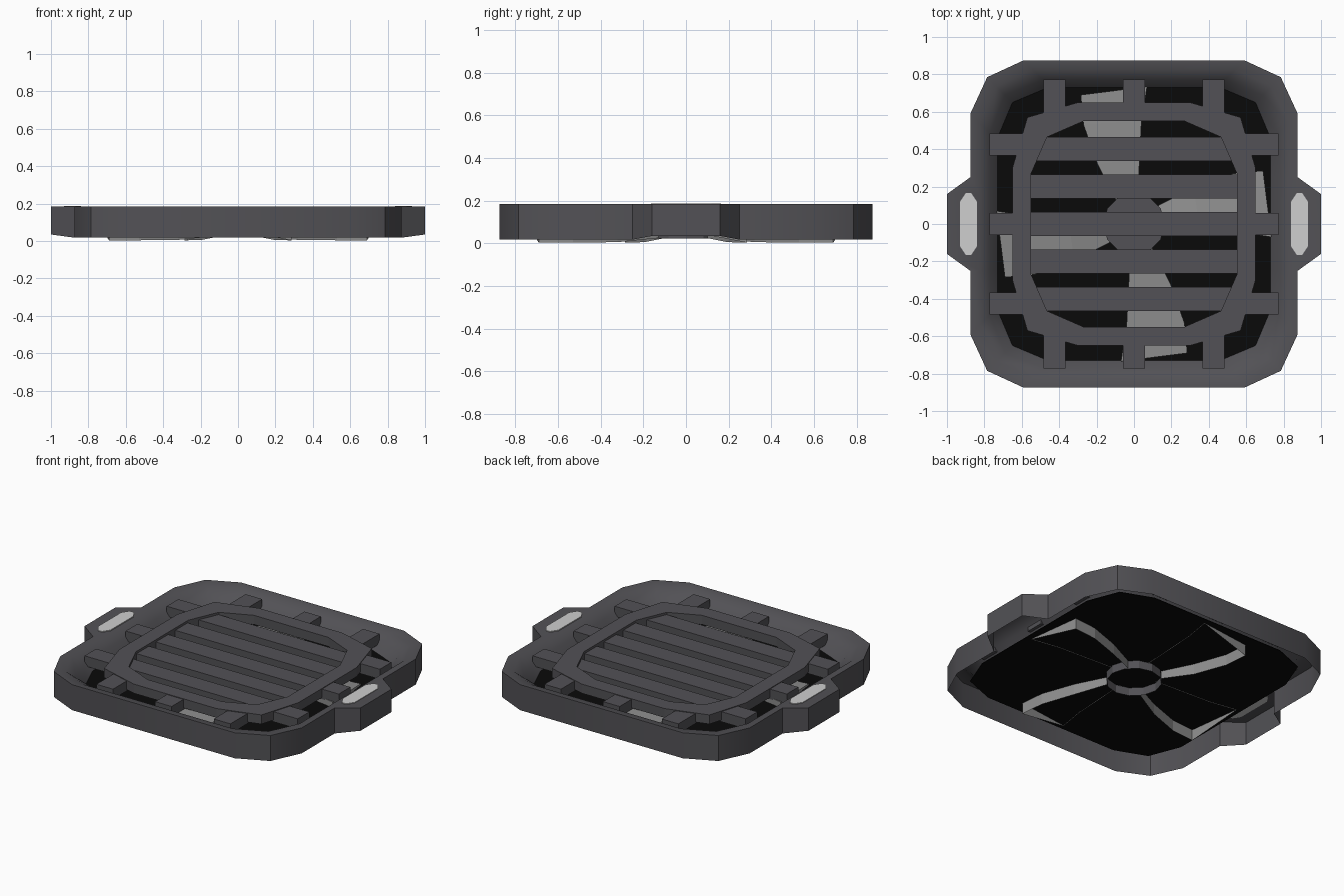
import bpy, math

if "Cube" in bpy.data.objects:
    bpy.data.objects.remove(bpy.data.objects["Cube"])


def mat(name, c):
    m = bpy.data.materials.new(name)
    m.diffuse_color = (*c, 1)
    m.use_nodes = True
    m.node_tree.nodes["Principled BSDF"].inputs["Base Color"].default_value = m.diffuse_color
    return m


DARK = mat("dark_grey_plastic", (0.085, 0.083, 0.092))
BLACK = mat("black_floor", (0.003, 0.003, 0.003))
GREY = mat("blade_grey", (0.27, 0.27, 0.27))
LIGHT = mat("light_grey", (0.62, 0.62, 0.62))


def make(name, verts, faces, m, smooth=False):
    me = bpy.data.meshes.new(name)
    me.from_pydata(verts, [], faces)
    me.materials.append(m)
    ob = bpy.data.objects.new(name, me)
    bpy.context.collection.objects.link(ob)
    if smooth:
        bpy.ops.object.select_all(action='DESELECT')
        ob.select_set(True)
        bpy.context.view_layer.objects.active = ob
        bpy.ops.object.shade_smooth_by_angle(angle=math.radians(40))
    return ob


def loft(name, loops, m, closed=False, cap_first=False, cap_last=False, smooth=False):
    # skin a list of equal-length closed loops
    n, k = len(loops[0]), len(loops)
    verts = [v for lp in loops for v in lp]
    faces = []
    for i in range(k if closed else k - 1):
        a, b = i * n, (i + 1) % k * n
        faces += [(a + j, a + (j + 1) % n, b + (j + 1) % n, b + j) for j in range(n)]
    if cap_first:
        faces.append(tuple(range(n))[::-1])
    if cap_last:
        faces.append(tuple(range((k - 1) * n, k * n)))
    return make(name, verts, faces, m, smooth)


def box(name, x0, x1, y0, y1, z0, z1, m):
    lp = lambda z: [(x0, y0, z), (x1, y0, z), (x1, y1, z), (x0, y1, z)]
    return loft(name, [lp(z0), lp(z1)], m, False, True, True)


def outline(half, mid, flat, tab=None):
    # chamfered square, counter-clockwise; tab adds four points to each x side
    q = [(half, flat), (mid, mid), (flat, half)]
    pts = [(x, y) for x, y in q] + [(-x, y) for x, y in q[::-1]]
    if tab is not None:
        t = [(half, 0.25), (tab, 0.16), (tab, -0.16), (half, -0.25)]
        pts += [(-x, y) for x, y in t]
    pts += [(-x, -y) for x, y in q] + [(x, -y) for x, y in q[::-1]]
    if tab is not None:
        pts += [(x, y) for x, y in t[::-1]]
    return pts


def at(pts, z):
    return [(x, y, z) for x, y in pts]


# Housing: hollow shell with a lip dropping in to the floor
outer = outline(0.875, 0.785, 0.59, 1.0)
bottom = [(x, y, 0.035 if abs(x) > 0.9 else 0.018) for x, y in outer]
loft("housing", [bottom, at(outer, 0.185),
                 at(outline(0.825, 0.735, 0.54, 0.825), 0.18),
                 at(outline(0.77, 0.69, 0.485, 0.77), 0.135),
                 at(outline(0.73, 0.65, 0.46, 0.73), 0.08)], DARK, smooth=True)

# Black floor plate
fl = outline(0.77, 0.69, 0.485)
loft("floor_plate", [at(fl, 0.076), at(fl, 0.08)], BLACK, False, True, True)

# Grille ring
go, gi = outline(0.65, 0.57, 0.30), outline(0.55, 0.465, 0.27)
loft("grille_ring", [at(go, 0.12), at(go, 0.18), at(gi, 0.18), at(gi, 0.12)], DARK, closed=True)

# Slats across the ring
for i in range(-2, 3):
    y = i * 0.2
    box("slat", -0.56, 0.56, y - 0.064, y + 0.064, 0.12, 0.165, DARK)

# Short bars joining ring to housing on all four sides
for s in (-1, 1):
    for c in (-0.425, 0, 0.425):
        e = 0.60 if c == 0 else 0.53
        lo, hi = sorted((s * e, s * 0.772))
        box("bar_end", c - 0.06, c + 0.06, lo, hi, 0.11, 0.176, DARK)
        box("bar_side", lo, hi, c - 0.06, c + 0.06, 0.11, 0.176, DARK)

# Fan hub: open at the bottom
ring = [(0.165 * math.cos(math.tau * i / 12), 0.165 * math.sin(math.tau * i / 12)) for i in range(12)]
loft("fan_hub", [at(ring, 0.022), at(ring, 0.118)], DARK, cap_last=True)

# Four tilted blades with skirts going through the floor
left = [(-0.10, 0.13), (-0.195, 0.32), (-0.27, 0.53), (-0.285, 0.69)]
right = [(0.02, 0.15), (0.03, 0.35), (0.04, 0.55), (0.07, 0.735)]
low = [0.025, 0.006, 0.004, 0.004]
for k in range(4):
    c, s = round(math.cos(k * math.pi / 2)), round(math.sin(k * math.pi / 2))
    rot = lambda p, z: (p[0] * c - p[1] * s, p[0] * s + p[1] * c, z)
    v = [rot(p, 0.09) for p in left] + [rot(p, 0.118) for p in right]
    v += [rot(p, z) for p, z in zip(left, low)] + [rot(p, 0.072) for p in right]
    f = []
    for i in range(3):
        f += [(i, i + 4, i + 5, i + 1),            # top
              (i, i + 1, i + 9, i + 8),            # low edge
              (i + 4, i + 12, i + 13, i + 5)]      # high edge
    f.append((3, 7, 15, 11))                       # tip
    make("fan_blade", v, f, GREY)

# Light grey inlays on the side tabs
hexa = [(0.045, -0.12), (0.045, 0.12), (0.015, 0.165), (-0.015, 0.165),
        (-0.045, 0.12), (-0.045, -0.12), (-0.015, -0.165), (0.015, -0.165)]
for s in (-1, 1):
    p = [(x + s * 0.885, y) for x, y in hexa]
    loft("tab_inlay", [at(p, 0.180), at(p, 0.187)], LIGHT, False, True, True)
